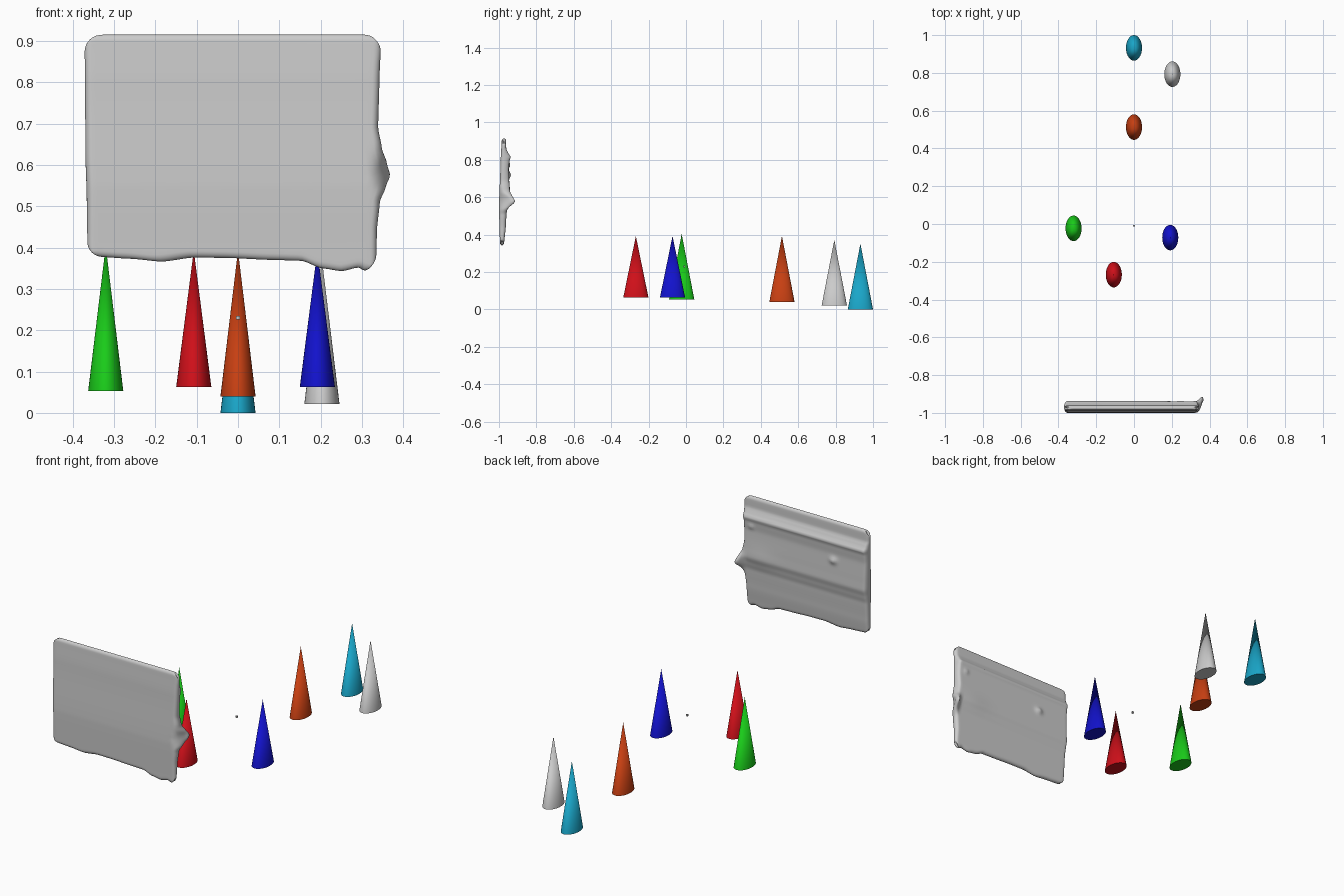
import bpy, bmesh
from math import sqrt, exp

if "Cube" in bpy.data.objects:
    bpy.data.objects.remove(bpy.data.objects["Cube"])


def curve(pts, t):
    """Smoothly interpolate a list of (t, value) points."""
    if t <= pts[0][0]:
        return pts[0][1]
    for (a, va), (b, vb) in zip(pts, pts[1:]):
        if t <= b:
            k = (t - a) / (b - a)
            k = 0.5 * k + 0.5 * k * k * (3 - 2 * k)
            return va + (vb - va) * k
    return pts[-1][1]


def spaced(length, r, n):
    """Grid positions 0..1, packed close together near both ends."""
    ends = [r * f / length for f in (0, .04, .14, .3, .5, .75)]
    a = r / length
    mid = [a + (1 - 2 * a) * i / n for i in range(n + 1)]
    return ends + mid + [1 - e for e in reversed(ends)]


def corner(d, r):
    """Inset of an edge at distance d from a corner of radius r."""
    k = max(r - d, 0)
    return r - sqrt(max(r * r - k * k, 0))


# Outline of the sheet and its cross-section
BOTTOM = [(-.365, .378), (-.28, .373), (-.2, .366), (-.12, .376), (-.04, .375),
          (.08, .37), (.15, .368), (.2, .35), (.25, .343), (.3, .352), (.322, .344), (.34, .347)]
RIGHT = [(.35, .334), (.44, .336), (.51, .343), (.545, .357), (.575, .368),
         (.605, .36), (.64, .348), (.69, .339), (.8, .342), (.9, .346)]
LEFT = [(.38, -.364), (.52, -.366), (.62, -.369), (.9, -.371)]
FRONT = [(.345, -.995), (.55, -1.0), (.8, -.991), (.915, -.985)]
BACK = [(.345, -.973), (.45, -.963), (.54, -.958), (.575, -.951), (.61, -.943),
        (.66, -.945), (.75, -.948), (.795, -.944), (.815, -.937), (.835, -.95),
        (.86, -.961), (.915, -.962)]
TOP, R = .915, .016


def blob(x, z, cx, cz, sx, sz):
    return exp(-((x - cx) / sx) ** 2 - ((z - cz) / sz) ** 2)


def make_sheet():
    bm = bmesh.new()
    us, vs = spaced(.71, R, 64), spaced(.55, R, 60)
    layers = {-1: [], 1: []}
    for v in vs:
        rows = {-1: [], 1: []}
        for u in us:
            # position inside the uneven outline, with rounded corners
            du, dv = min(u, 1 - u) * .71, min(v, 1 - v) * .55
            x0 = -.368 + .708 * u
            zb = curve(BOTTOM, x0) + corner(du, .018)
            z = zb + (TOP - corner(du, .024) - zb) * v
            lx = curve(LEFT, z) + corner(dv, .018)
            rx = curve(RIGHT, z) - corner(dv, .018)
            # the bulging edge only stretches the last strip
            base = .338
            x = lx + (base - lx) * u + (rx - base) * max(0, (u - .85) / .15) ** 2
            d = min(du, dv) / R
            edge = sqrt(max(0, 1 - (1 - min(d, 1)) ** 2))
            f, b = curve(FRONT, z), curve(BACK, z)
            # small lumps on the back
            b += .012 * blob(x, z, -.18, .72, .018, .016)
            b += .007 * blob(x, z, .29, .77, .012, .012)
            b += .004 * blob(x, z, .25, .62, .09, .05)
            mid = (max(f, -.997) + min(b, -.957)) / 2
            # curled lip on the right edge
            lip = .047 * max(0, min(1, (x - .325) / .037)) ** 1.3 * blob(0, z, 0, .58, 1, .045)
            for s, y in ((-1, f), (1, b)):
                rows[s].append(bm.verts.new((x, mid + (y - mid) * edge + lip, z)))
        for s in rows:
            layers[s].append(rows[s])
    for s, g in layers.items():
        for j in range(len(vs) - 1):
            for i in range(len(us) - 1):
                q = [g[j][i], g[j][i + 1], g[j + 1][i + 1], g[j + 1][i]]
                bm.faces.new(q if s < 0 else q[::-1])
    bmesh.ops.remove_doubles(bm, verts=bm.verts, dist=1e-5)
    bmesh.ops.recalc_face_normals(bm, faces=bm.faces)
    for face in bm.faces:
        face.smooth = True
    me = bpy.data.meshes.new("display_sheet")
    bm.to_mesh(me)
    bm.free()
    bpy.context.collection.objects.link(bpy.data.objects.new("display_sheet", me))


def make_cone(name, x, y, z0, z1, color):
    bpy.ops.mesh.primitive_cone_add(vertices=48, radius1=1, radius2=0, depth=1,
                                    location=(x, y, (z0 + z1) / 2))
    o = bpy.context.object
    o.name = name
    o.scale = (.0425, .0675, z1 - z0)
    bpy.ops.object.transform_apply(location=False, rotation=False, scale=True)
    bpy.ops.object.shade_smooth_by_angle()
    m = bpy.data.materials.new(name + "_paint")
    m.diffuse_color = (*color, 1)
    m.use_nodes = True
    m.node_tree.nodes["Principled BSDF"].inputs["Base Color"].default_value = m.diffuse_color
    o.data.materials.append(m)


make_sheet()

# Coloured cones: name, x, y, base z, tip z, colour
for c in [("red_cone", -.107, -.268, .063, .393, (.62, .005, .01)),
          ("green_cone", -.32, -.023, .053, .404, (.01, .6, .01)),
          ("blue_cone", .192, -.072, .063, .393, (.006, .006, .6)),
          ("orange_cone", 0, .513, .04, .393, (.57, .05, .006)),
          ("white_cone", .203, .793, .022, .372, (.75, .75, .75)),
          ("cyan_cone", 0, .9325, 0, .352, (.01, .38, .58))]:
    make_cone(*c)

# Tiny marker cube at the centre
bpy.ops.mesh.primitive_cube_add(size=.009, location=(0, -.01, .23))
bpy.context.object.name = "centre_marker"
